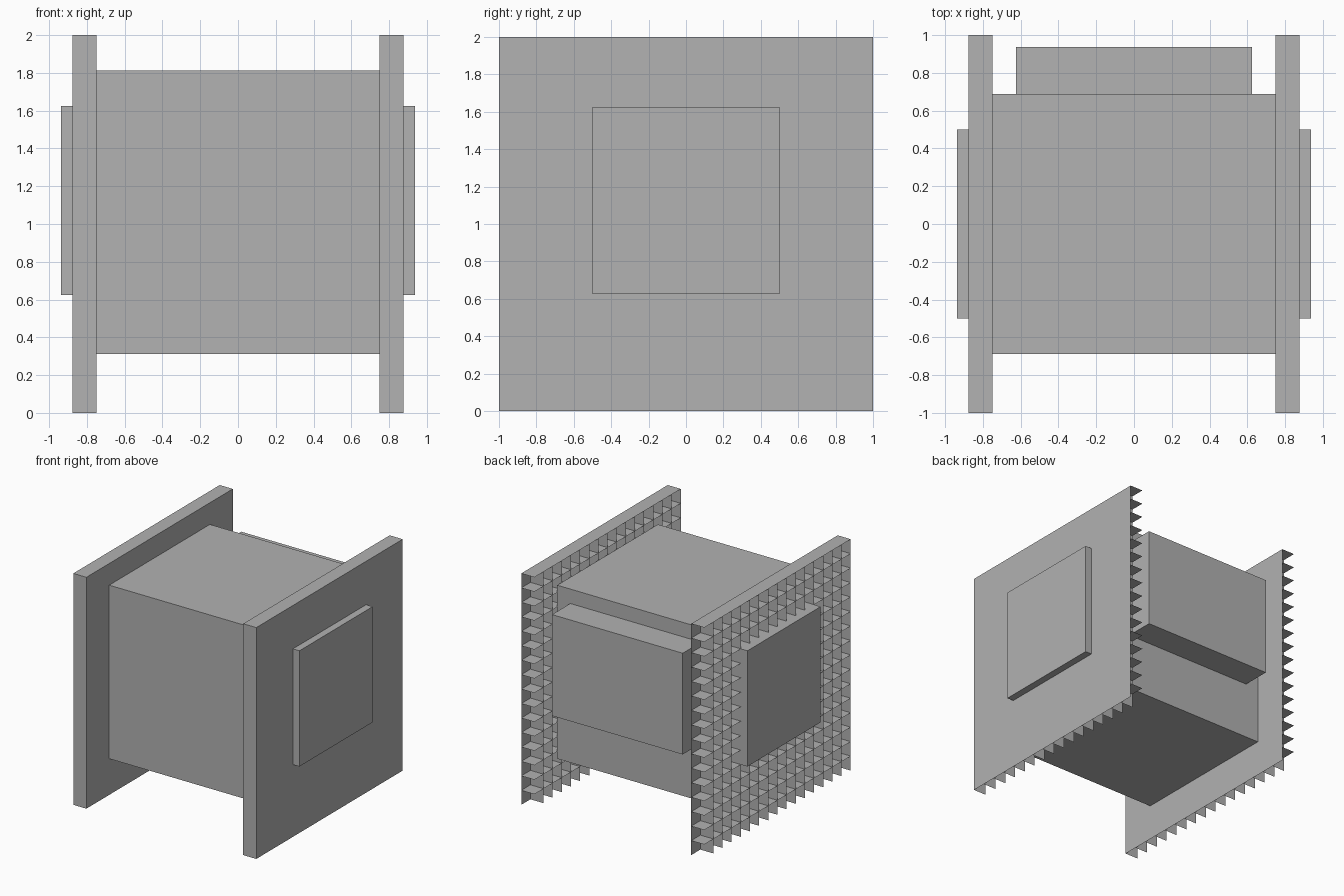
import bpy, bmesh

if "Cube" in bpy.data.objects:
    bpy.data.objects.remove(bpy.data.objects["Cube"])

grey = bpy.data.materials.new("plain_grey")
grey.diffuse_color = (0.445, 0.445, 0.445, 1.0)
grey.use_nodes = True
grey.node_tree.nodes["Principled BSDF"].inputs["Base Color"].default_value = grey.diffuse_color


def finish(name, bm):
    mesh = bpy.data.meshes.new(name)
    bm.to_mesh(mesh)
    bm.free()
    mesh.materials.append(grey)
    obj = bpy.data.objects.new(name, mesh)
    bpy.context.collection.objects.link(obj)
    return obj


def box(name, lo, hi):
    bm = bmesh.new()
    bmesh.ops.create_cube(bm, size=1)
    for v in bm.verts:
        v.co = [(a + b) / 2 + c * (b - a) for a, b, c in zip(lo, hi, v.co)]
    return finish(name, bm)


def lattice_plate(name, x0, x1, cells=16):
    """Panel closed on its +x side, with open cells made of thin strips behind."""
    bm = bmesh.new()

    def quad(*pts):
        bm.faces.new([bm.verts.new(p) for p in pts])

    # closed face
    quad((x1, -1, 0), (x1, 1, 0), (x1, 1, 2), (x1, -1, 2))
    step = 2 / cells
    for i in range(cells):
        # level strips, one on top of each row, facing up
        z = 2 - i * step
        quad((x0, -1, z), (x1, -1, z), (x1, 1, z), (x0, 1, z))
        # upright strips, one at the front of each column, facing forward
        y = -1 + i * step
        quad((x0, y, 0), (x1, y, 0), (x1, y, 2), (x0, y, 2))
    return finish(name, bm)


# main body and the box on its back
box("body", (-0.75, -0.6875, 0.3125), (0.75, 0.6875, 1.8125))
box("back_box", (-0.625, 0.6875, 0.8125), (0.625, 0.9375, 1.6875))

# side plates, both with the closed face towards +x
lattice_plate("left_plate", -0.875, -0.75)
lattice_plate("right_plate", 0.75, 0.875)

# raised pads on the outside of the plates
box("left_pad", (-0.9375, -0.5, 0.625), (-0.875, 0.5, 1.625))
box("right_pad", (0.875, -0.5, 0.625), (0.9375, 0.5, 1.625))
